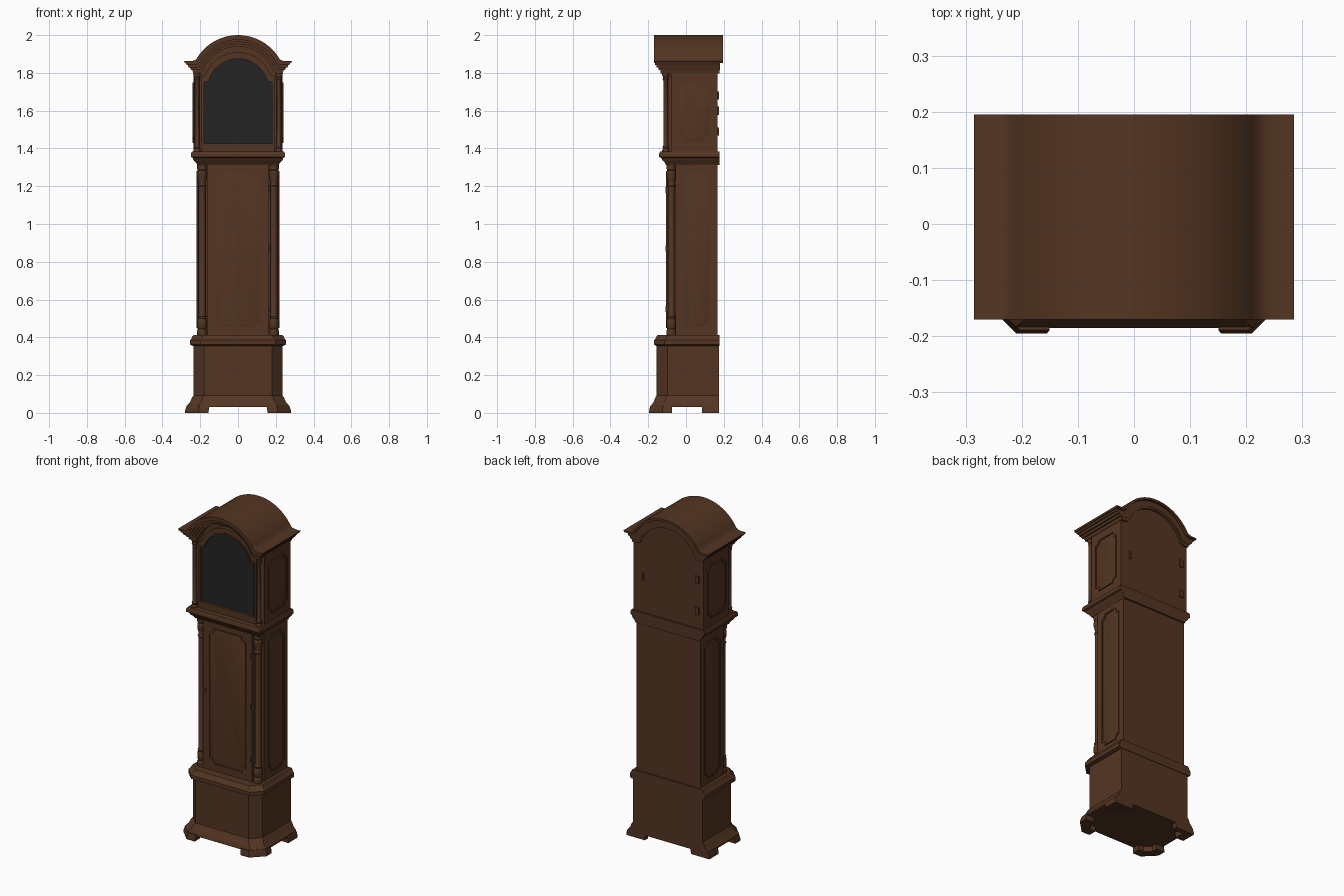
import bpy, bmesh, math

cube = bpy.data.objects.get("Cube")
if cube:
    bpy.data.objects.remove(cube, do_unlink=True)


def material(name, color):
    m = bpy.data.materials.new(name)
    m.use_nodes = True
    m.diffuse_color = color
    bsdf = next(n for n in m.node_tree.nodes if n.type == 'BSDF_PRINCIPLED')
    bsdf.inputs["Base Color"].default_value = color
    bsdf.inputs["Roughness"].default_value = 0.6
    return m


wood = material("dark_wood", (0.088, 0.036, 0.016, 1))
glass = material("black_glass", (0.017, 0.017, 0.017, 1))


def finish(name, bm, mat=wood):
    bmesh.ops.remove_doubles(bm, verts=bm.verts, dist=1e-5)
    bmesh.ops.recalc_face_normals(bm, faces=bm.faces)
    mesh = bpy.data.meshes.new(name)
    bm.to_mesh(mesh)
    bm.free()
    mesh.materials.append(mat)
    ob = bpy.data.objects.new(name, mesh)
    bpy.context.collection.objects.link(ob)
    bpy.ops.object.select_all(action='DESELECT')
    ob.select_set(True)
    bpy.context.view_layer.objects.active = ob
    bpy.ops.object.shade_smooth_by_angle(angle=math.radians(30))
    return ob


def place(p, d, axis):
    return {'x': (d, p[0], p[1]), 'y': (p[0], d, p[1]), 'z': (p[0], p[1], d)}[axis]


def skin(bm, loops, closed=False):
    """Join equal-length loops of vertices with quads."""
    pairs = list(zip(loops, loops[1:] + loops[:1])) if closed else list(zip(loops, loops[1:]))
    for a, b in pairs:
        for i in range(len(a)):
            j = (i + 1) % len(a)
            bm.faces.new((a[i], a[j], b[j], b[i]))


def loft(name, sections, axis, mat=wood):
    """Capped solid through (depth, outline) sections."""
    bm = bmesh.new()
    loops = [[bm.verts.new(place(p, d, axis)) for p in pts] for d, pts in sections]
    skin(bm, loops)
    bm.faces.new(loops[0])
    bm.faces.new(loops[-1])
    return finish(name, bm, mat)


def prism(name, pts, axis, a, b, mat=wood):
    return loft(name, [(a, pts), (b, pts)], axis, mat)


def ring(name, outer, inner, axis, a, b):
    bm = bmesh.new()
    loops = [[bm.verts.new(place(p, d, axis)) for p in pts]
             for pts, d in ((outer, a), (outer, b), (inner, b), (inner, a))]
    skin(bm, loops, closed=True)
    return finish(name, bm)


def rect(x0, x1, z0, z1):
    return [(x0, z0), (x1, z0), (x1, z1), (x0, z1)]


def plan(hx, front, back=0.175, c=0.0):
    """Floor outline with cut front corners."""
    if not c:
        return rect(-hx, hx, front, back)
    return [(-hx, back), (-hx, front + c), (-hx + c, front),
            (hx - c, front), (hx, front + c), (hx, back)]


def lathe(name, profile, x, y, steps=16):
    circle = [2 * math.pi * i / steps for i in range(steps)]
    return loft(name, [(z, [(x + r * math.cos(t), y + r * math.sin(t)) for t in circle])
                       for r, z in profile], 'z')


def arch(radius, centre, spring, steps=28):
    """Arc points from right to left, starting at the spring height."""
    a = math.asin((spring - centre) / radius)
    return [(radius * math.cos(t), centre + radius * math.sin(t))
            for t in (a + (math.pi - 2 * a) * i / steps for i in range(steps + 1))]


def notched(x0, x1, z0, z1, r, steps=5):
    """Rectangle with scooped corners."""
    pts = []
    for cx, cz, start in ((x0, z0, 90), (x1, z0, 180), (x1, z1, 270), (x0, z1, 0)):
        for i in range(steps + 1):
            t = math.radians(start - 90 * i / steps)
            pts.append((cx + r * math.cos(t), cz + r * math.sin(t)))
    return pts


def panel(name, x0, x1, z0, z1, r, axis, surface, out):
    """Beaded border with a raised field inside it."""
    g = 0.008
    outer = notched(x0, x1, z0, z1, r)
    inner = notched(x0 + g, x1 - g, z0 + g, z1 - g, r)
    ring(name + "_bead", outer, inner, axis, surface - out * 0.004, surface + out * 0.006)
    field = notched(x0 + 2 * g, x1 - 2 * g, z0 + 2 * g, z1 - 2 * g, r)
    loft(name + "_field", [(surface - out * 0.004, inner), (surface + out * 0.001, inner),
                           (surface + out * 0.004, field)], axis)


# Plinth with flared skirt and cut front corners
loft("plinth_skirt", [(z, plan(hx, f, c=0.058)) for hx, f, z in
                      ((0.27, -0.185, 0.03), (0.268, -0.183, 0.042), (0.252, -0.17, 0.06),
                       (0.242, -0.161, 0.085), (0.235, -0.155, 0.092))], 'z')
prism("plinth_body", plan(0.235, -0.155, c=0.056), 'z', 0.09, 0.365)
loft("plinth_moulding", [(z, plan(hx, f, 0.178, 0.056)) for hx, f, z in
                         ((0.24, -0.158, 0.355), (0.254, -0.17, 0.362), (0.254, -0.17, 0.385),
                          (0.247, -0.163, 0.392), (0.243, -0.158, 0.402), (0.236, -0.15, 0.412))], 'z')

# Bracket feet
front_foot = [(0.155, -0.195), (0.21, -0.195), (0.28, -0.125), (0.28, -0.075),
              (0.225, -0.075), (0.225, -0.11), (0.19, -0.145), (0.155, -0.145)]
back_foot = [(0.28, 0.085), (0.28, 0.175), (0.155, 0.175), (0.155, 0.145), (0.225, 0.145), (0.225, 0.085)]
for side, s in (("left", 1), ("right", -1)):
    for label, foot in (("front", front_foot), ("back", back_foot)):
        base = [(s * x, y) for x, y in foot]
        top = [(x * 0.97, y * 0.97 if y < 0 else y) for x, y in base]
        loft(f"{label}_{side}_foot", [(0, base), (0.012, base), (0.038, top)], 'z')

# Trunk with recessed front corners
prism("trunk", [(-0.165, -0.1), (0.165, -0.1), (0.165, -0.055), (0.215, -0.055),
                (0.215, 0.168), (-0.215, 0.168), (-0.215, -0.055), (-0.165, -0.055)], 'z', 0.4, 1.33)
panel("trunk_door_panel", -0.125, 0.125, 0.45, 1.28, 0.03, 'y', -0.1, -1)
for i, z in enumerate((0.55, 0.87, 1.18)):
    prism(f"trunk_hinge_{i}", rect(0.16, 0.168, z - 0.015, z + 0.015), 'y', -0.108, -0.09)
prism("trunk_keyhole", rect(-0.153, -0.147, 0.87, 0.9), 'y', -0.104, -0.098)

# Neck moulding between trunk and hood
loft("neck_moulding", [(z, plan(hx, f, 0.178)) for hx, f, z in
                       ((0.216, -0.105, 1.312), (0.222, -0.112, 1.325), (0.235, -0.125, 1.337),
                        (0.24, -0.132, 1.35), (0.25, -0.143, 1.355), (0.25, -0.143, 1.372),
                        (0.244, -0.137, 1.383))], 'z')

# Hood case with arched top
CENTRE = 1.745
prism("hood_case", [(-0.235, 1.375), (0.235, 1.375), (0.235, 1.81)] + arch(0.205, CENTRE, 1.81)
      + [(-0.235, 1.81)], 'y', -0.08, 0.168)

# Glazed hood door
pane = [(-0.18, 1.425), (0.18, 1.425), (0.18, 1.75)] + arch(0.16, 1.715, 1.757) + [(-0.18, 1.75)]
lip = [(-0.186, 1.419), (0.186, 1.419), (0.186, 1.757)] + arch(0.167, 1.716, 1.764) + [(-0.186, 1.757)]
rim = [(-0.195, 1.383), (0.195, 1.383), (0.195, 1.782)] + arch(0.185, 1.725, 1.79) + [(-0.195, 1.782)]
ring("hood_door_frame", rim, pane, 'y', -0.105, -0.075)
ring("hood_door_bead", lip, pane, 'y', -0.11, -0.1)
prism("hood_glass", pane, 'y', -0.095, -0.088, glass)

# Columns and side panels
trunk_col = [(0.026, 0.405), (0.026, 0.435), (0.02, 0.445), (0.025, 0.455), (0.025, 0.49), (0.02, 0.5),
             (0.023, 0.51), (0.018, 0.52), (0.018, 1.195), (0.023, 1.203), (0.018, 1.212),
             (0.018, 1.225), (0.025, 1.25), (0.025, 1.275), (0.02, 1.283), (0.026, 1.292), (0.026, 1.325)]
hood_col = [(0.018, 1.378), (0.018, 1.392), (0.014, 1.4), (0.016, 1.408), (0.012, 1.416),
            (0.012, 1.76), (0.016, 1.768), (0.013, 1.776), (0.018, 1.786), (0.018, 1.805)]
for side, s in (("left", 1), ("right", -1)):
    lathe(f"trunk_column_{side}", trunk_col, s * 0.19, -0.078)
    lathe(f"hood_column_{side}", hood_col, s * 0.217, -0.108)
    panel(f"trunk_side_panel_{side}", -0.015, 0.13, 0.45, 1.28, 0.028, 'x', s * 0.215, s)
    panel(f"hood_side_panel_{side}", -0.045, 0.13, 1.43, 1.75, 0.028, 'x', s * 0.235, s)


# Arched cornice, stepped outward towards the roof
def crown(radius, spring, tip, ease=0.0):
    arc = arch(radius, CENTRE, spring + ease)
    x = arc[0][0]
    foot = [(tip, spring), (x + 0.03, spring), (x + 0.012, spring + ease * 0.3)]
    return foot + arc + [(-px, pz) for px, pz in reversed(foot)]


steps = [(0.255, 1.862, 0.285, -0.17, 0.195), (0.242, 1.852, 0.276, -0.164, 0.18),
         (0.23, 1.842, 0.266, -0.156, 0.18), (0.218, 1.828, 0.254, -0.146, 0.18),
         (0.207, 1.815, 0.242, -0.134, 0.178), (0.195, 1.797, 0.24, 0, 0)]
for i, (cur, nxt) in enumerate(zip(steps, steps[1:])):
    upper = crown(cur[0], cur[1], cur[2], 0.012)
    lower = crown(nxt[0], nxt[1], cur[2] - 0.005, 0.012)
    prism("roof" if i == 0 else f"cornice_step_{i}", upper + lower[::-1], 'y', cur[3], cur[4])

# Small plates on the back of the hood
for i, (x, z) in enumerate(((-0.195, 1.68), (-0.195, 1.49), (0.17, 1.6))):
    w = 0.012 if x < 0 else 0.005
    prism(f"back_plate_{i}", rect(x - w, x + w, z - 0.022, z + 0.022), 'y', 0.166, 0.175)
